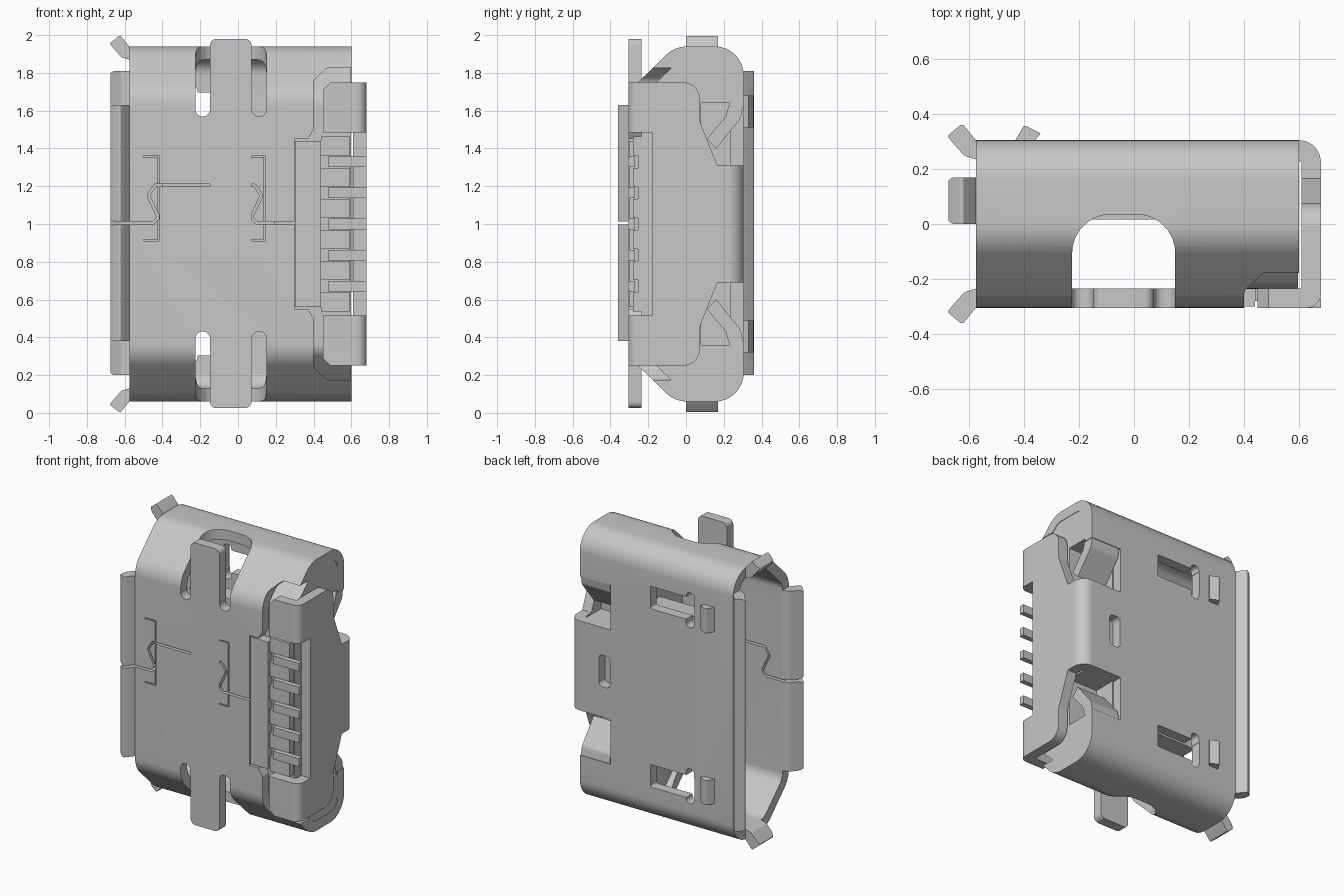
import bpy, bmesh, math
from mathutils import Vector

cube = bpy.data.objects.get("Cube")
if cube:
    bpy.data.objects.remove(cube)

metal = bpy.data.materials.new("grey metal")
metal.use_nodes = True
GREY = (0.57, 0.57, 0.57, 1)
metal.diffuse_color = GREY
metal.node_tree.nodes["Principled BSDF"].inputs["Base Color"].default_value = GREY

T = 0.07                      # sheet thickness
X0, X1, Y, TOP = -0.575, 0.6, 0.305, 1.94


def rounded(corners, steps=7):
    """Round each (u, v, radius) corner of a polygon."""
    out = []
    n = len(corners)
    for i, (u, v, r) in enumerate(corners):
        p = Vector((u, v))
        if r == 0:
            out.append(p)
            continue
        a = (Vector(corners[i - 1][:2]) - p).normalized()
        b = (Vector(corners[(i + 1) % n][:2]) - p).normalized()
        half = a.angle(b) / 2
        mid = p + (a + b).normalized() * (r / math.sin(half))
        s = p + a * (r / math.tan(half)) - mid
        e = p + b * (r / math.tan(half)) - mid
        for k in range(steps + 1):
            d = s.lerp(e, k / steps).normalized() * r
            out.append(mid + d)
    return out


def rect(u0, u1, v0, v1, r=0):
    return [(u0, v0, r), (u1, v0, r), (u1, v1, r), (u0, v1, r)]


def ribbon(path, half_width):
    """Outline of a thin band along a rounded path."""
    pts = rounded(path, 4)
    left, right = [], []
    for i, p in enumerate(pts):
        t = (pts[min(i + 1, len(pts) - 1)] - pts[max(i - 1, 0)]).normalized()
        side = Vector((-t.y, t.x)) * half_width
        left.append((*(p + side), 0))
        right.append((*(p - side), 0))
    return left + right[::-1]


def prism(name, corners, axis, lo, hi):
    """Extrude a profile: axis x uses (y,z), y uses (x,z), z uses (x,y)."""
    place = {"x": lambda p, h: (h, p[0], p[1]),
             "y": lambda p, h: (p[0], h, p[1]),
             "z": lambda p, h: (p[0], p[1], h)}[axis]
    pts = rounded(corners)
    bm = bmesh.new()
    base = bm.faces.new([bm.verts.new(place(p, lo)) for p in pts])
    grown = bmesh.ops.extrude_face_region(bm, geom=[base])
    shift = Vector(place((0, 0), hi - lo))
    bmesh.ops.translate(bm, vec=shift,
                        verts=[g for g in grown["geom"] if isinstance(g, bmesh.types.BMVert)])
    bmesh.ops.recalc_face_normals(bm, faces=bm.faces)
    if bm.calc_volume(signed=True) < 0:
        bmesh.ops.reverse_faces(bm, faces=bm.faces)
    mesh = bpy.data.meshes.new(name)
    bm.to_mesh(mesh)
    bm.free()
    mesh.materials.append(metal)
    ob = bpy.data.objects.new(name, mesh)
    bpy.context.collection.objects.link(ob)
    return ob


def box(name, x0, x1, y0, y1, z0, z1):
    return prism(name, rect(x0, x1, z0, z1), "y", y0, y1)


def volume(mesh):
    bm = bmesh.new()
    bm.from_mesh(mesh)
    v = bm.calc_volume()
    bm.free()
    return v


def boolean(ob, tool, mode="DIFFERENCE"):
    """Apply a boolean and discard the cutter; undo a cut that destroys the part."""
    before = ob.data.copy()
    mod = ob.modifiers.new("cut", "BOOLEAN")
    mod.operation, mod.object, mod.solver = mode, tool, "EXACT"
    bpy.context.view_layer.update()
    bpy.context.view_layer.objects.active = ob
    bpy.ops.object.modifier_apply(modifier=mod.name)
    bpy.data.objects.remove(tool)
    if volume(ob.data) < 0.2 * volume(before):
        ob.data = before


def flip(corners):
    """Mirror a profile whose second coordinate is z about mid height."""
    return [(u, 2 - v, r) for u, v, r in corners]


def both(corners):
    return corners, flip(corners)


def section(inset):
    half = [(Y - inset, TOP - inset, 0.15 - inset),
            (-0.06 + inset * 0.4, TOP - inset, 0.16 - inset),
            (-Y + inset, 1.70 - inset * 0.4, 0.16 - inset)]
    return half + flip(half)[::-1]


# Outer shell tube
shell = prism("shell", section(0), "x", X0, X1)
boolean(shell, prism("bore", section(T), "x", X0 - 1, X1 + 1))

# Arched openings at the top and bottom, with rounded slot ends
for lo, hi in ((1.61, 2.2), (-0.2, 0.39)):
    boolean(shell, prism("arch", [(-0.225, -0.5, 0), (0.15, -0.5, 0),
                                  (0.15, 0.035, 0.14), (-0.225, 0.035, 0.14)], "z", lo, hi))
for x0 in (-0.226, 0.073):
    for prof in both(rect(x0, x0 + 0.078, 1.57, 1.68, 0.036)):
        boolean(shell, prism("slot", prof, "y", -0.5, -0.15))

# Rear part of the front wall is cut back for the contacts
notch = [(0.3, 1.45, 0), (0.37, 1.45, 0), (0.4, 1.5, 0),
         (0.4, 1.76, 0.04), (0.47, 1.825, 0.03), (0.9, 1.825, 0)]
boolean(shell, prism("front_notch", notch + flip(notch)[::-1], "y", -0.5, -0.08))

# Windows and notches in the back wall
for up in (True, False):
    for prof in (rect(-0.28, 0.06, 1.54, 1.695, 0.01), rect(-0.275, -0.215, 1.49, 1.73, 0.025),
                 rect(0.365, 0.9, 1.31, 1.62)):
        boolean(shell, prism("window", prof if up else flip(prof), "y", 0.2, 0.5))
boolean(shell, prism("small_window", rect(0.37, 0.455, 0.9, 1.12, 0.03), "y", 0.2, 0.5))

# Dovetail seam and shallow pressed marks on the front wall
seam = [(-0.8, 1.005), (-0.45, 1.005), (-0.42, 1.035), (-0.475, 1.15), (-0.44, 1.205),
        (0.09, 1.205), (0.125, 1.15), (0.07, 1.035), (0.1, 1.005), (0.45, 1.005)]
path = [(u, v, 0.018 if 0 < i < len(seam) - 1 else 0) for i, (u, v) in enumerate(seam)]
boolean(shell, prism("seam", ribbon(path, 0.007), "y", -0.5, -0.15))
for x0 in (-0.5, 0.06):
    x1 = x0 + 0.085
    mark = [(x0, 0.91), (x1, 0.91), (x1, 1.36), (x0, 1.36),
            (x0, 1.352), (x1 - 0.008, 1.352), (x1 - 0.008, 0.918), (x0, 0.918)]
    boolean(shell, prism("mark", [(u, v, 0) for u, v in mark], "y", -0.5, -0.297))

# Straight mounting bar on the front wall
prism("mounting_bar", rect(-0.149, 0.072, 0.025, 1.98, 0.035), "y", -Y, -Y + T)


# Flared lips around the mouth
def lip(edge, sign):
    pts = [(0, 0, 0.02), (-0.05, 0.06, 0.01), (-0.105, 0.015, 0.01),
           (-0.043, -0.057, 0.04), (0, -T, 0)]
    return [(X0 + u, edge + sign * v, r) for u, v, r in pts]


lips = (("front_lip_lower", -Y, -1, 0.38, 0.997, "z"), ("front_lip_upper", -Y, -1, 1.013, 1.63, "z"),
        ("back_lip", Y, 1, 0.2, 1.81, "z"),
        ("top_lip", TOP, 1, 0.0, 0.17, "y"), ("bottom_lip", 2 - TOP, -1, 0.0, 0.17, "y"))
for name, edge, sign, lo, hi, axis in lips:
    piece = prism(name, lip(edge, sign), axis, lo, hi)
    # round the outer corners of each lip
    trim = rect(X0 - 0.106, X0 + 0.2, lo, hi, 0.03)
    if axis == "z":
        boolean(piece, prism("trim", trim, "y", -1, 1), "INTERSECT")
    else:
        boolean(piece, prism("trim", trim, "z", -1, 3), "INTERSECT")

# Spring tabs beside the back windows
for name, lo in (("spring_tab_upper", 1.51), ("spring_tab_lower", 0.32)):
    prism(name, [(-0.44, 0.29, 0), (-0.4, 0.36, 0.01), (-0.34, 0.33, 0), (-0.37, 0.29, 0)],
          "z", lo, lo + 0.17)

# Inner housing with recesses, and the tongue
housing = prism("housing", section(T - 0.001), "x", 0.19, X1 - 0.003)
for prof in both([(0.08, 1.31, 0), (0.5, 1.31, 0), (0.5, 1.64, 0), (0.08, 1.64, 0)]):
    boolean(housing, prism("recess", prof, "x", 0.375, 0.9))
prism("tongue", rect(-0.4, 0.25, 0.52, 1.48, 0.03), "y", 0.016, 0.14)

# Curled hooks behind the back wall
hook = [(0.303, 1.64, 0), (0.29, 1.56, 0.05), (0.16, 1.40, 0),
        (0.11, 1.45, 0), (0.21, 1.57, 0.04), (0.23, 1.64, 0)]
for name, prof in zip(("hook_upper", "hook_lower"), both(hook)):
    prism(name, prof, "x", 0.375, X1 - 0.005)

# Rear cover: one bent sheet trimmed to its outline
cover = prism("rear_cover", [(0.5, Y, 0), (0.68, Y, 0.08), (0.68, -Y, 0.05), (0.45, -Y, 0),
                             (0.45, -Y + T, 0), (0.61, -Y + T, 0.01), (0.61, Y - T, 0.02),
                             (0.5, Y - T, 0)], "z", 0.25, 1.75)
side = [(-0.5, 1.75, 0), (0.075, 1.75, 0.09), (0.075, 1.54, 0.03), (0.165, 1.31, 0), (0.5, 1.31, 0)]
boolean(cover, prism("outline", side + flip(side)[::-1], "x", 0, 1), "INTERSECT")
boolean(cover, box("contact_gap", 0.3, 0.9, -0.5, -0.18, 0.515, 1.485))
for prof in both([(0.44, 1.76, 0), (0.5, 1.76, 0), (0.44, 1.70, 0)]):
    boolean(cover, prism("corner", prof, "y", -0.5, -0.2))

# Contact block, comb ribs and contacts
box("contact_plate", 0.305, 0.44, -0.3, -0.22, 0.56, 1.44)
box("contact_bed", 0.43, 0.59, -0.255, -0.2, 0.57, 1.44)
for i in range(6):
    z = 1 + (i - 2.5) * 0.165
    box("comb_rib_%d" % (i + 1), 0.44, 0.59, -0.28, -0.22, z - 0.05, z + 0.05)
for i in range(5):
    z = 1 + (i - 2) * 0.165
    box("contact_%d" % (i + 1), 0.48, 0.68, -Y, -0.27, z - 0.028, z + 0.028)

# Smooth the bends and keep the cut edges sharp
for ob in bpy.context.scene.objects:
    ob.select_set(ob.type == "MESH")
bpy.ops.object.shade_smooth_by_angle(angle=math.radians(30))
